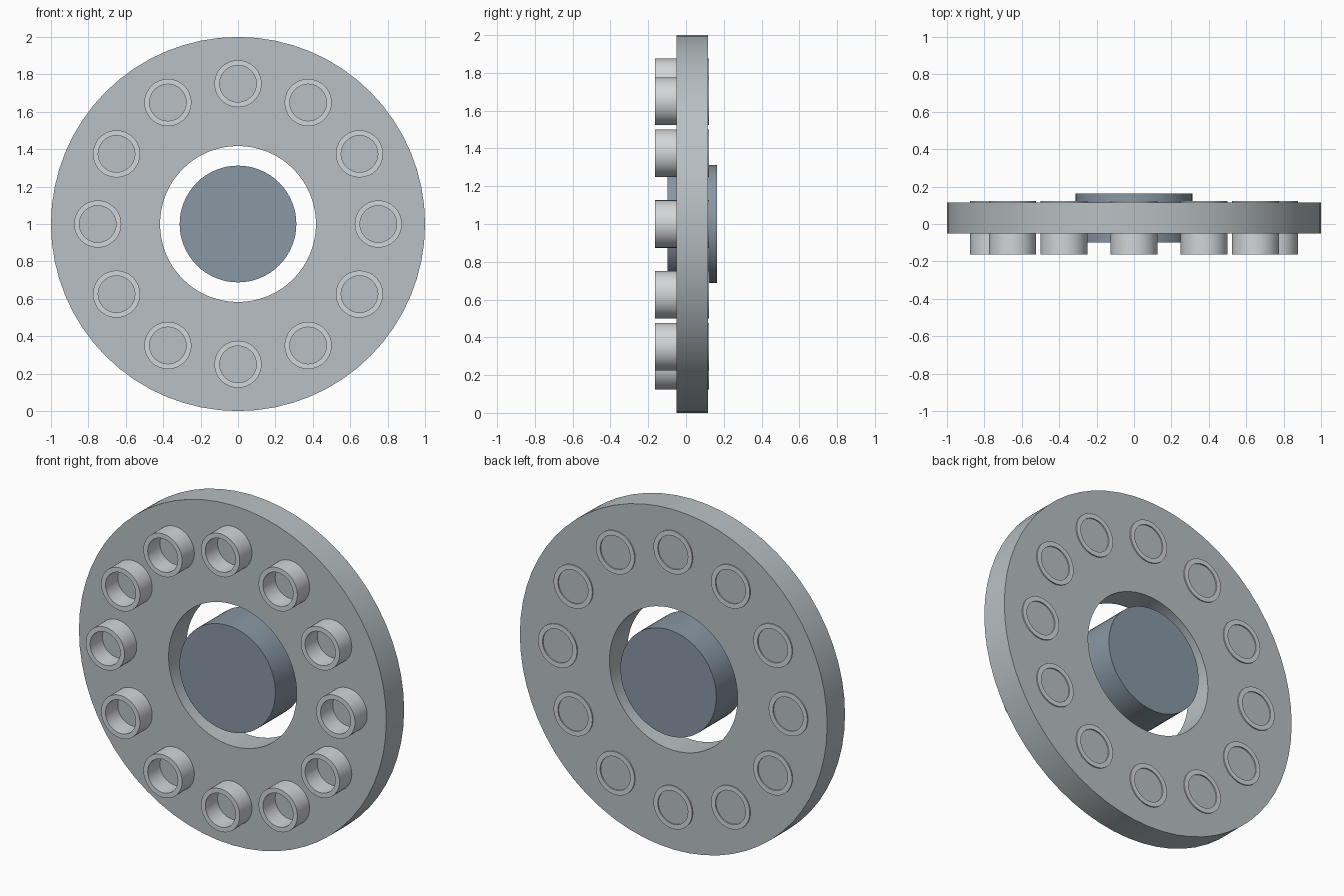
import bpy
import bmesh
from math import radians, sin, cos, tau
from mathutils import Matrix, Vector

cube = bpy.data.objects.get("Cube")
if cube:
    bpy.data.objects.remove(cube)

CENTRE = Vector((0, 0, 1))


def make_material(name, rgb):
    mat = bpy.data.materials.new(name)
    mat.use_nodes = True
    mat.diffuse_color = (*rgb, 1)
    mat.node_tree.nodes["Principled BSDF"].inputs["Base Color"].default_value = (*rgb, 1)
    return mat


def lathe(name, outer, inner, front, back, sides, mat, location):
    """Spin a rectangular section about the y axis; inner = 0 gives a solid drum."""
    bm = bmesh.new()
    section = [(outer, front), (outer, back)]
    if inner:
        section += [(inner, back), (inner, front)]
    verts = [bm.verts.new((r, y, 0)) for r, y in section]
    edges = [bm.edges.new(pair) for pair in zip(verts, verts[1:])]
    if inner:
        edges.append(bm.edges.new((verts[-1], verts[0])))
    bmesh.ops.spin(bm, geom=verts + edges, cent=(0, 0, 0), axis=(0, 1, 0),
                   angle=tau, steps=sides, use_merge=True)
    bmesh.ops.remove_doubles(bm, verts=bm.verts, dist=1e-5)
    if not inner:
        bmesh.ops.holes_fill(bm, edges=bm.edges, sides=0)
    bmesh.ops.recalc_face_normals(bm, faces=bm.faces)

    mesh = bpy.data.meshes.new(name)
    bm.to_mesh(mesh)
    bm.free()
    mesh.materials.append(mat)
    obj = bpy.data.objects.new(name, mesh)
    obj.matrix_world = Matrix.Translation(location)
    bpy.context.collection.objects.link(obj)
    bpy.ops.object.select_all(action='DESELECT')
    obj.select_set(True)
    bpy.context.view_layer.objects.active = obj
    bpy.ops.object.shade_smooth_by_angle(angle=radians(30))
    return obj


disc_grey = make_material("disc_grey", (0.48, 0.53, 0.55))
hub_grey = make_material("hub_grey", (0.25, 0.31, 0.37))
tube_grey = make_material("tube_grey", (0.64, 0.67, 0.69))

# Broad disc with a central opening
lathe("disc", 1.0, 0.417, -0.05, 0.116, 64, disc_grey, CENTRE)

# Solid hub floating in the opening
lathe("hub", 0.312, 0, -0.098, 0.164, 64, hub_grey, CENTRE)

# Circle of short tubes set through the disc
TUBES = 12
for i in range(TUBES):
    a = tau * i / TUBES
    spot = CENTRE + 0.75 * Vector((sin(a), 0, cos(a)))
    lathe(f"tube_{i + 1}", 0.126, 0.098, -0.164, 0.123, 48, tube_grey, spot)
